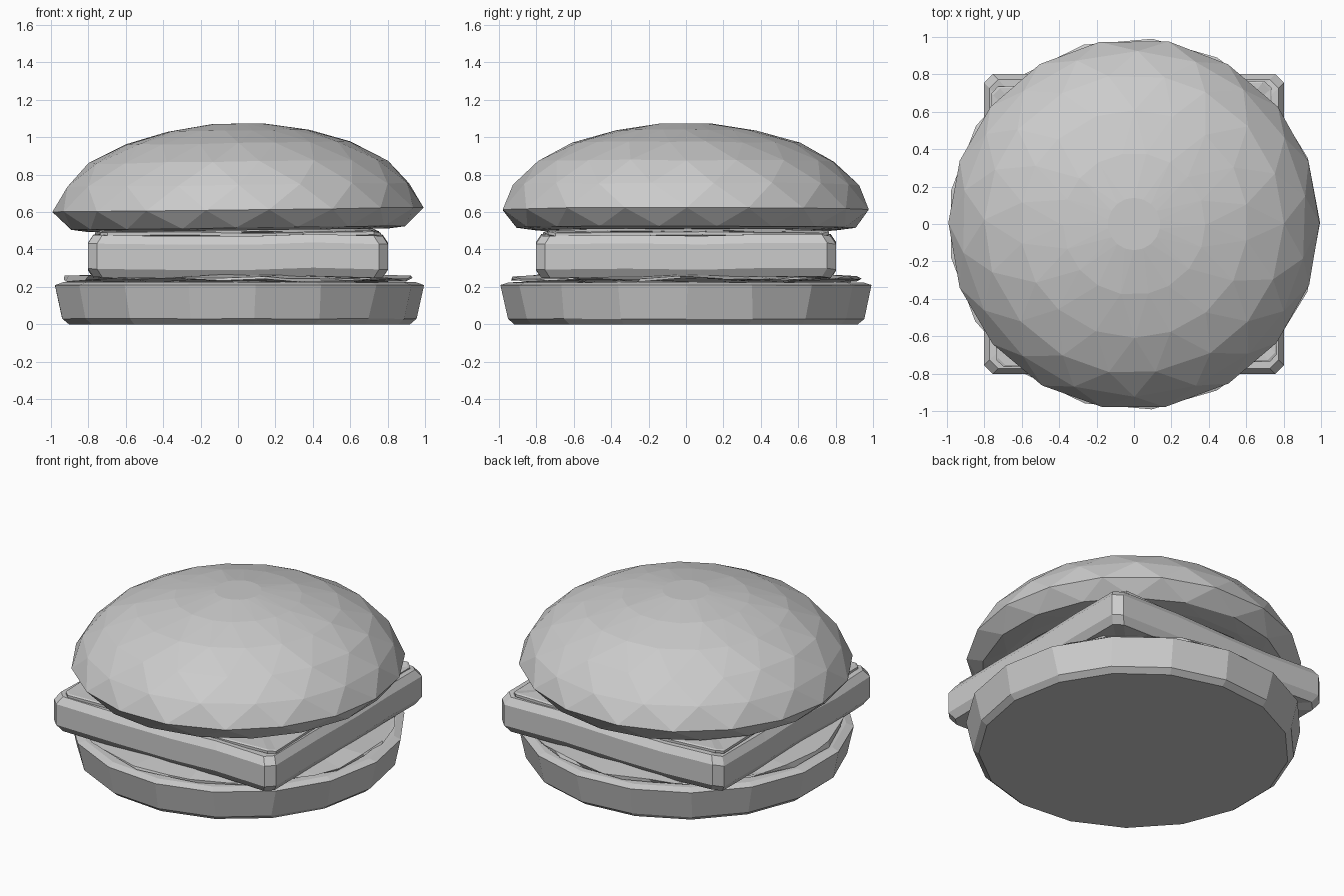
import bpy, bmesh, math, random

if "Cube" in bpy.data.objects:
    bpy.data.objects.remove(bpy.data.objects["Cube"])
random.seed(4)


def finish(name, bm):
    bmesh.ops.recalc_face_normals(bm, faces=bm.faces)
    mesh = bpy.data.meshes.new(name)
    bm.to_mesh(mesh)
    bm.free()
    ob = bpy.data.objects.new(name, mesh)
    bpy.context.collection.objects.link(ob)
    return ob


def lathe(name, rings, sides, tilt=0.0, stagger=0.0, jitter=0.0):
    """Closed faceted solid from (radius, z, jitter scale) rings."""
    bm = bmesh.new()
    loops = []
    for k, (r, z, s) in enumerate(rings):
        loop = []
        for i in range(sides):
            a = 2 * math.pi * (i + stagger * k + random.uniform(-1, 1) * jitter * 4 * s) / sides
            rr = r * (1 + random.uniform(-1, 1) * jitter * 0.15 * s)
            x, y = rr * math.cos(a), rr * math.sin(a)
            zz = z + tilt * x + random.uniform(-1, 1) * jitter * 0.15 * s
            loop.append(bm.verts.new((x, y, zz)))
        loops.append(loop)
    for a, b in zip(loops, loops[1:]):
        for i in range(sides):
            j = (i + 1) % sides
            if stagger:
                bm.faces.new((a[i], a[j], b[i]))
                bm.faces.new((a[j], b[j], b[i]))
            else:
                bm.faces.new((a[i], a[j], b[j], b[i]))
    bm.faces.new(loops[0])
    bm.faces.new(loops[-1])
    return finish(name, bm)


def square_slab(name, half, z0, z1, bulge, corner, wave=0.0, turn=0.0):
    """Square slab with cut corners, bulging sides and an optional wavy edge."""
    bm = bmesh.new()
    outline = []
    for q in range(4):
        for t in (-1 + corner, -0.4, 0.1, 0.5, 1 - corner):
            a = q * math.pi / 2 + turn
            outline.append((math.cos(a) - t * math.sin(a), math.sin(a) + t * math.cos(a)))
    loops = []
    h = z1 - z0
    for f, s in ((0, half - bulge), (0.2, half), (0.8, half), (1, half - bulge)):
        loops.append([(x * s, y * s, z0 + f * h) for x, y in outline])
    offs = [random.uniform(-wave, wave) for _ in outline]
    loops = [[bm.verts.new((x, y, z + o)) for (x, y, z), o in zip(l, offs)] for l in loops]
    n = len(outline)
    for a, b in zip(loops, loops[1:]):
        for i in range(n):
            j = (i + 1) % n
            bm.faces.new((a[i], a[j], b[j], b[i]))
    for loop, z in ((loops[0], z0), (loops[-1], z1)):
        c = bm.verts.new((0, 0, z))
        for i in range(n):
            bm.faces.new((loop[i], loop[(i + 1) % n], c))
    return finish(name, bm)


# Bottom bun: flat base, flared side
lathe("bottom_bun", [(0.92, 0.0, 0), (0.955, 0.03, 0.3), (0.995, 0.21, 0.2),
                     (0.95, 0.225, 0.2), (0.5, 0.228, 0)], 17, jitter=0.03)

# Crumpled leaf lying on the bottom bun
lathe("lettuce", [(0.55, 0.228, 0), (0.8, 0.23, 1), (0.93, 0.238, 1.5),
                  (0.93, 0.25, 1.5), (0.78, 0.26, 1), (0.45, 0.262, 0)], 26, jitter=0.05)

# Square patty
square_slab("patty", 0.802, 0.25, 0.475, 0.03, 0.06, wave=0.008)

# Cheese slice and sauce between patty and top bun
square_slab("cheese", 0.75, 0.47, 0.497, 0.01, 0.05, wave=0.007, turn=0.02)
lathe("sauce", [(0.7, 0.485, 0.5), (0.76, 0.495, 1), (0.72, 0.512, 0.5)], 22, jitter=0.05)

# Domed top bun with triangular facets
lathe("top_bun", [(0.80, 0.502, 0), (0.905, 0.515, 0.3), (0.992, 0.612, 0.3),
                  (0.925, 0.745, 0.5), (0.80, 0.868, 0.6), (0.61, 0.968, 0.6),
                  (0.38, 1.035, 0.5), (0.14, 1.072, 0.1)],
      18, tilt=0.012, stagger=0.5, jitter=0.04)
